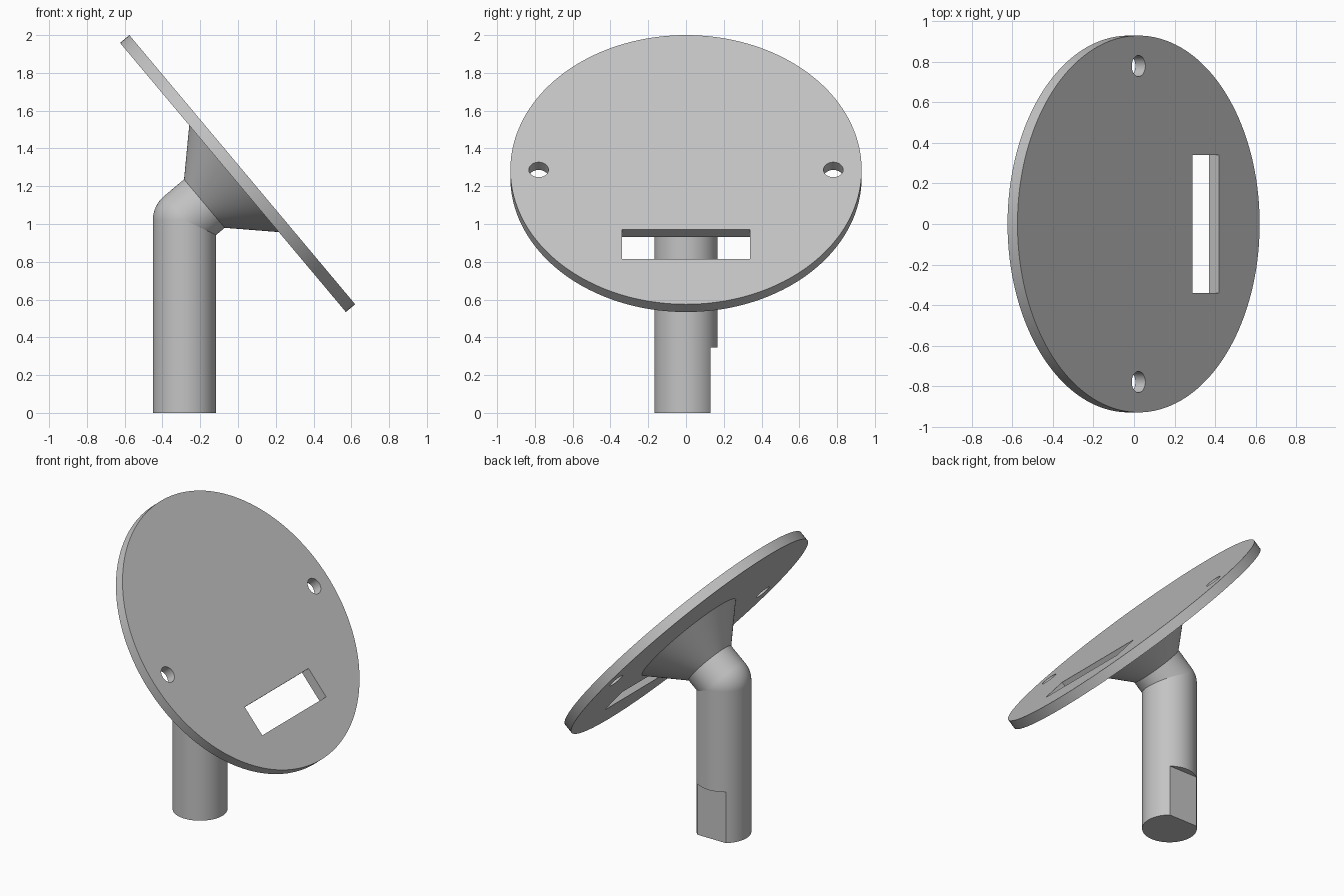
import bpy
import math
from mathutils import Vector, Matrix

cube = bpy.data.objects.get("Cube")
if cube:
    bpy.data.objects.remove(cube, do_unlink=True)

grey = bpy.data.materials.new("plain grey")
grey.use_nodes = True
colour = (0.55, 0.55, 0.55, 1)
grey.diffuse_color = colour
grey.node_tree.nodes["Principled BSDF"].inputs["Base Color"].default_value = colour

SIDES = 96
TILT = math.radians(50)
TUBE = 0.1675
AXIS = Vector((math.sin(TILT), 0, math.cos(TILT)))    # faces out of the plate
SLOPE = Vector((math.cos(TILT), 0, -math.sin(TILT)))  # runs down the plate
JOINT = Vector((-0.283, 0, 1.02))
FACE = Vector((0.0225, 0, 1.2875))
THICK = 0.064


def finish(name):
    ob = bpy.context.object
    ob.name = name
    ob.data.materials.clear()
    ob.data.materials.append(grey)
    return ob


def rod(name, start, end, r1, r2=None, sides=SIDES):
    """Cylinder or cone running between two points."""
    d = end - start
    turn = Matrix.Rotation(math.atan2(d.x, d.z), 4, "Y")
    bpy.ops.mesh.primitive_cone_add(
        vertices=sides, radius1=r1, radius2=r1 if r2 is None else r2, depth=d.length,
        location=(start + end) / 2, rotation=turn.to_euler())
    return finish(name)


def box(name, centre, size, tilt=0):
    bpy.ops.mesh.primitive_cube_add(size=1, location=centre, rotation=(0, tilt, 0))
    ob = finish(name)
    ob.scale = size
    return ob


def cut(target, cutter):
    mod = target.modifiers.new("cut", "BOOLEAN")
    mod.operation = "DIFFERENCE"
    mod.solver = "EXACT"
    mod.object = cutter
    cutter.hide_render = True
    bpy.context.view_layer.update()
    bpy.ops.object.select_all(action="DESELECT")
    bpy.context.view_layer.objects.active = target
    target.select_set(True)
    bpy.ops.object.modifier_apply(modifier=mod.name)
    bpy.data.objects.remove(cutter, do_unlink=True)


# Round plate with two screw holes and a slot
plate = rod("plate", FACE - AXIS * THICK, FACE, 0.93, sides=160)
for side in (-1, 1):
    hole = FACE + Vector((0, side * 0.78, 0))
    cut(plate, rod("hole_cutter", hole - AXIS * 0.2, hole + AXIS * 0.2, 0.052, sides=48))
cut(plate, box("slot_cutter", FACE + SLOPE * 0.515, (0.204, 0.68, 0.4), TILT))

# Upright post with a flat at the foot of its back
post = rod("post", Vector((JOINT.x, 0, 0)), JOINT, TUBE)
cut(post, box("flat_cutter", (JOINT.x, 0.23, 0.145), (0.6, 0.2, 0.4)))

# Rounded elbow, short neck and flared collar under the plate
bpy.ops.mesh.primitive_uv_sphere_add(segments=SIDES, ring_count=48, radius=TUBE, location=JOINT)
elbow = finish("elbow")
neck_end = JOINT + AXIS * 0.137
neck = rod("neck", JOINT, neck_end, TUBE)
collar = rod("collar", neck_end, neck_end + AXIS * 0.206, TUBE, 0.37)

for ob in (plate, post, elbow, neck, collar):
    bpy.ops.object.select_all(action="DESELECT")
    bpy.context.view_layer.objects.active = ob
    ob.select_set(True)
    bpy.ops.object.shade_smooth_by_angle(angle=math.radians(30))
